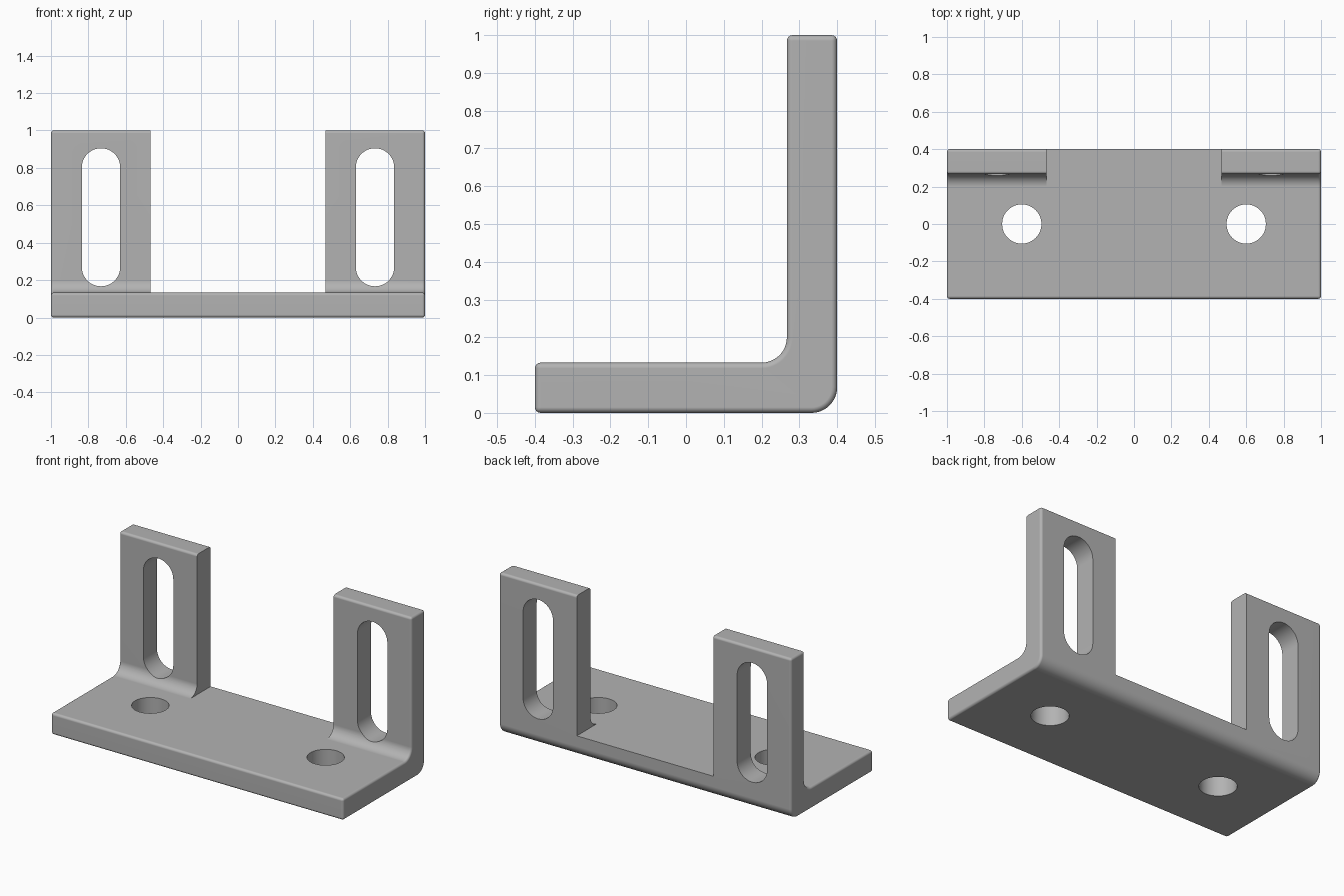
import bpy, bmesh
from math import sin, cos, pi

cube = bpy.data.objects.get("Cube")
if cube:
    bpy.data.objects.remove(cube, do_unlink=True)

THICK = 0.133      # plate thickness
DEPTH = 0.4        # half depth
SLOT_X = 0.7325    # centre of each upright
SLOT_R = 0.1025
GAP = 0.467        # half width of the gap between uprights

grey = bpy.data.materials.new("bracket_grey")
grey.use_nodes = True
colour = (0.45, 0.45, 0.45, 1)
grey.diffuse_color = colour
grey.node_tree.nodes["Principled BSDF"].inputs["Base Color"].default_value = colour


def arc(cx, cy, r, start, end, n):
    """Points along a circular arc, angles in radians."""
    return [(cx + r * cos(start + (end - start) * i / n),
             cy + r * sin(start + (end - start) * i / n)) for i in range(n + 1)]


def prism(name, outline, place, sweep):
    """Extrude a flat outline, placed in space by a function, along a vector."""
    bm = bmesh.new()
    face = bm.faces.new([bm.verts.new(place(a, b)) for a, b in outline])
    new = bmesh.ops.extrude_face_region(bm, geom=[face])["geom"]
    bmesh.ops.translate(bm, vec=sweep, verts=[v for v in new if isinstance(v, bmesh.types.BMVert)])
    bmesh.ops.recalc_face_normals(bm, faces=bm.faces)
    mesh = bpy.data.meshes.new(name)
    bm.to_mesh(mesh)
    bm.free()
    mesh.materials.append(grey)
    obj = bpy.data.objects.new(name, mesh)
    bpy.context.collection.objects.link(obj)
    return obj


# L-shaped body with a rounded heel and an inner fillet
inner = DEPTH - THICK
heel, fillet = 0.068, 0.067
profile = [(-DEPTH, 0)]
profile += arc(DEPTH - heel, heel, heel, -pi / 2, 0, 12)
profile += [(DEPTH, 1), (inner, 1)]
profile += arc(inner - fillet, THICK + fillet, fillet, 0, -pi / 2, 12)
profile += [(-DEPTH, THICK)]
bracket = prism("bracket", profile, lambda y, z: (-1, y, z), (2, 0, 0))

bevel = bracket.modifiers.new("edge_rounding", "BEVEL")
bevel.width = 0.015
bevel.segments = 4
bevel.limit_method = "ANGLE"
bevel.use_clamp_overlap = False

# Cutters: gap between the uprights, adjusting slots, bolt holes
cutters = [prism("gap_cutter", [(-GAP, THICK), (GAP, THICK), (GAP, 1.2), (-GAP, 1.2)],
                 lambda x, z: (x, inner - fillet - 0.01, z), (0, 0.5, 0))]
for side in (-1, 1):
    slot = arc(side * SLOT_X, 0.905 - SLOT_R, SLOT_R, 0, pi, 24)
    slot += arc(side * SLOT_X, 0.167 + SLOT_R, SLOT_R, pi, 2 * pi, 24)
    cutters.append(prism("slot_cutter", slot, lambda x, z: (x, 0.1, z), (0, 0.5, 0)))
    hole = arc(side * 0.6, 0, 0.105, 0, 2 * pi, 48)[:-1]
    cutters.append(prism("hole_cutter", hole, lambda x, y: (x, y, -0.1), (0, 0, 0.4)))

for cutter in cutters:
    cutter.hide_render = True
    cut = bracket.modifiers.new(cutter.name, "BOOLEAN")
    cut.operation = "DIFFERENCE"
    cut.solver = "EXACT"
    cut.object = cutter

# Bake the modifiers and drop the cutters
bpy.context.view_layer.update()
graph = bpy.context.evaluated_depsgraph_get()
baked = bpy.data.meshes.new_from_object(bracket.evaluated_get(graph))
bracket.modifiers.clear()
bracket.data = baked
for cutter in cutters:
    bpy.data.objects.remove(cutter, do_unlink=True)

# Smooth the curved surfaces, keep flat faces flat
bpy.ops.object.select_all(action="DESELECT")
bracket.select_set(True)
bpy.context.view_layer.objects.active = bracket
bpy.ops.object.shade_smooth_by_angle(angle=pi / 6)
normals = bracket.modifiers.new("flat_face_normals", "WEIGHTED_NORMAL")
normals.keep_sharp = True
